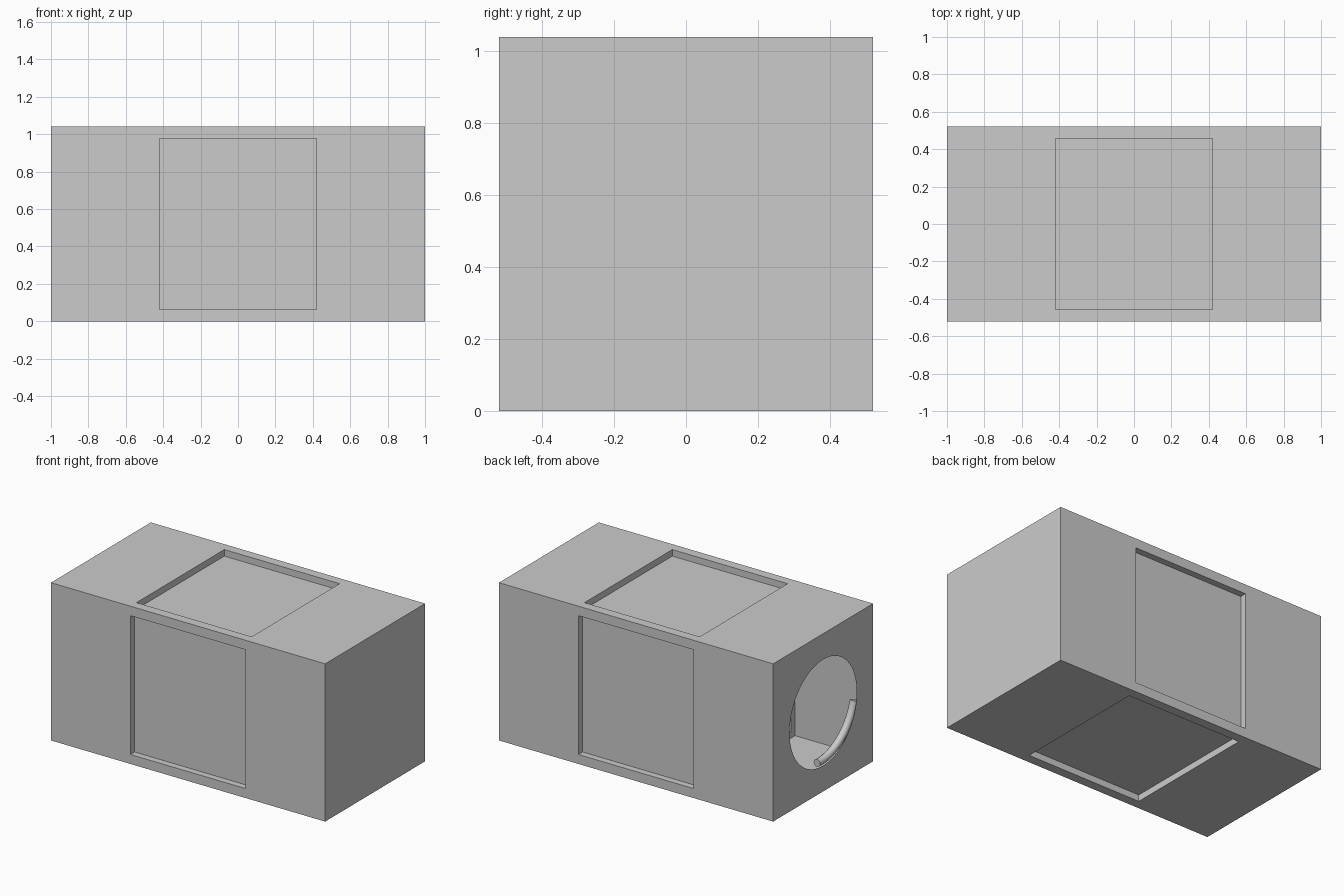
import bpy, math
from mathutils import Vector

if "Cube" in bpy.data.objects:
    bpy.data.objects.remove(bpy.data.objects["Cube"])

MID = 0.52                 # half width and centre height
WALL, DEPTH = 0.04, 0.043  # shell thickness, panel recess depth
END_HALF = MID - WALL
MID_HALF = END_HALF - DEPTH


def box(name, centre, size):
    bpy.ops.mesh.primitive_cube_add(size=1, location=centre)
    ob = bpy.context.object
    ob.name = name
    ob.scale = size
    bpy.ops.object.transform_apply(location=False, rotation=False, scale=True)
    return ob


def cut(target, cutter):
    cutter.hide_render = True
    mod = target.modifiers.new("cut", 'BOOLEAN')
    mod.operation = 'DIFFERENCE'
    mod.solver = 'EXACT'
    mod.object = cutter
    bpy.context.view_layer.objects.active = target
    bpy.ops.object.modifier_apply(modifier=mod.name)
    bpy.data.objects.remove(cutter, do_unlink=True)


# Outer housing
body = box("housing", (0, 0, MID), (2, 2 * MID, 2 * MID))

# Hollow inside: narrow behind the panels, wider towards both ends
cut(body, box("cavity_middle", (0, 0, MID), (1.2, 2 * MID_HALF, 2 * MID_HALF)))
inner, outer = 0.42 + WALL, 1 - WALL
for s in (-1, 1):
    cut(body, box("cavity_end", (s * (inner + outer) / 2, 0, MID),
                  (outer - inner, 2 * END_HALF, 2 * END_HALF)))

# Shallow recessed panel on each long side
for i in range(4):
    a = i * math.pi / 2
    d = Vector((0, math.cos(a), math.sin(a)))
    size = (0.84, 0.915, 2 * DEPTH) if i % 2 else (0.84, 2 * DEPTH, 0.915)
    cut(body, box("panel_cutter", d * MID + Vector((0, 0, MID)), size))

# Round opening in the left end, flaring inwards
bpy.ops.mesh.primitive_cone_add(vertices=64, radius1=0.32, radius2=0.44, depth=0.08,
                                location=(-0.98, 0, MID), rotation=(0, math.pi / 2, 0))
cut(body, bpy.context.object)

bpy.ops.object.select_all(action='DESELECT')
body.select_set(True)
bpy.context.view_layer.objects.active = body
bpy.ops.object.shade_smooth_by_angle(angle=math.radians(20))

# Locking bead following the lower quarter of the opening
curve = bpy.data.curves.new("opening_bead", 'CURVE')
curve.dimensions = '3D'
curve.bevel_depth = 0.025
curve.bevel_resolution = 3
curve.use_fill_caps = True
spline = curve.splines.new('POLY')
n = 24
spline.points.add(n - 1)
for i, p in enumerate(spline.points):
    t = i / (n - 1)
    a = t * math.radians(80)
    r = 0.345 + 0.025 * t
    p.co = (-0.955 - 0.015 * t, -r * math.sin(a), MID - r * math.cos(a), 1)
bead = bpy.data.objects.new("opening_bead", curve)
bpy.context.collection.objects.link(bead)
